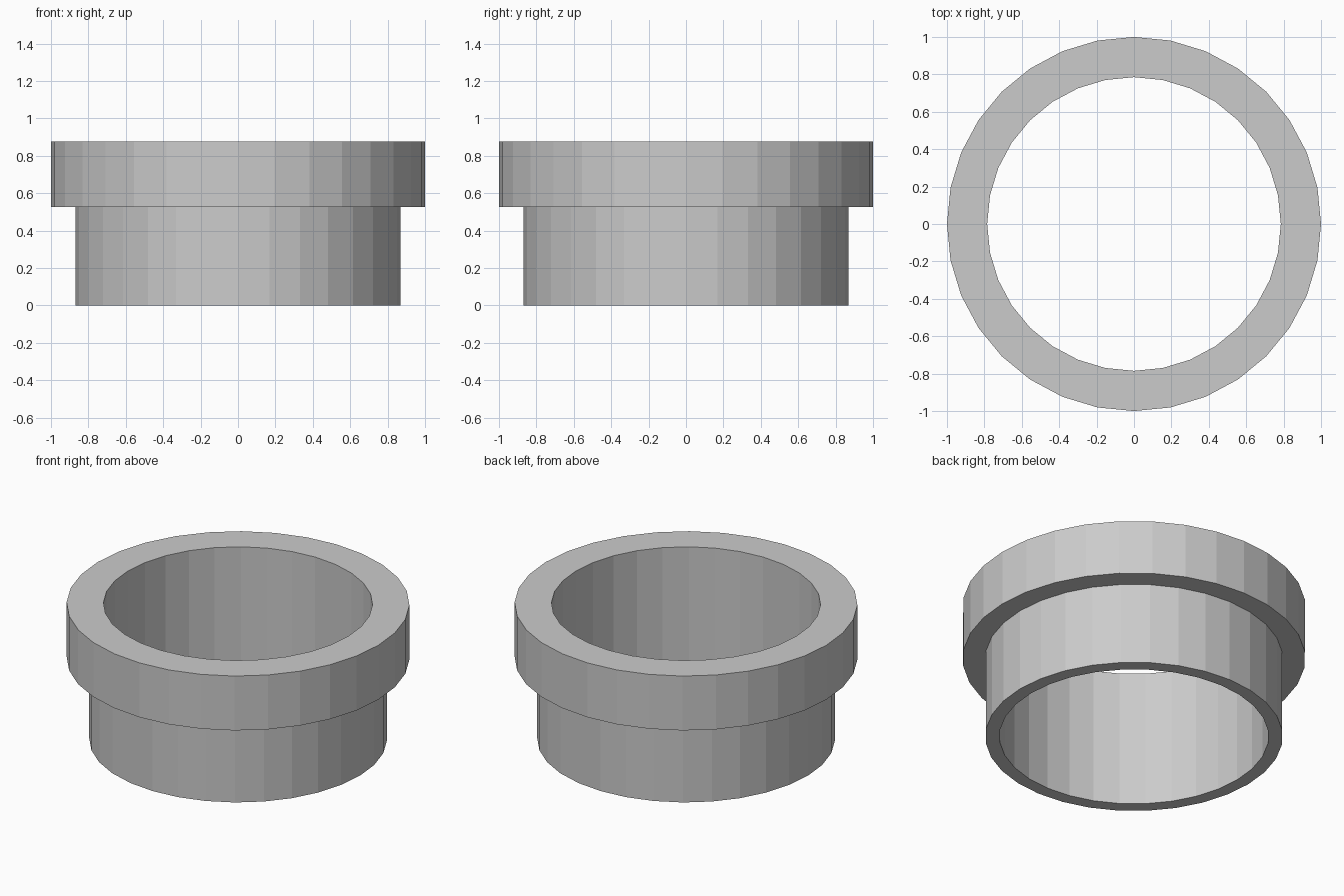
import bpy, bmesh
from math import cos, sin, tau

if "Cube" in bpy.data.objects:
    bpy.data.objects.remove(bpy.data.objects["Cube"])

SIDES = 32
BORE, BODY, FLANGE = 0.785, 0.868, 1.0
STEP_Z, TOP_Z = 0.525, 0.875

# Closed cross-section of the bushing wall as (radius, height)
profile = [(BORE, 0), (BODY, 0), (BODY, STEP_Z),
           (FLANGE, STEP_Z), (FLANGE, TOP_Z), (BORE, TOP_Z)]


def lathe(name, section, sides):
    """Revolve a closed section around z into a flat-faced ring."""
    bm = bmesh.new()
    rings = [[bm.verts.new((r * cos(tau * i / sides), r * sin(tau * i / sides), z))
              for r, z in section] for i in range(sides)]
    n = len(section)
    for i in range(sides):
        a, b = rings[i], rings[(i + 1) % sides]
        for j in range(n):
            k = (j + 1) % n
            bm.faces.new((a[j], b[j], b[k], a[k]))
    bmesh.ops.recalc_face_normals(bm, faces=bm.faces)
    mesh = bpy.data.meshes.new(name)
    bm.to_mesh(mesh)
    bm.free()
    obj = bpy.data.objects.new(name, mesh)
    bpy.context.collection.objects.link(obj)
    return obj


# Flanged bushing with a straight through-bore
lathe("flanged_bushing", profile, SIDES)
